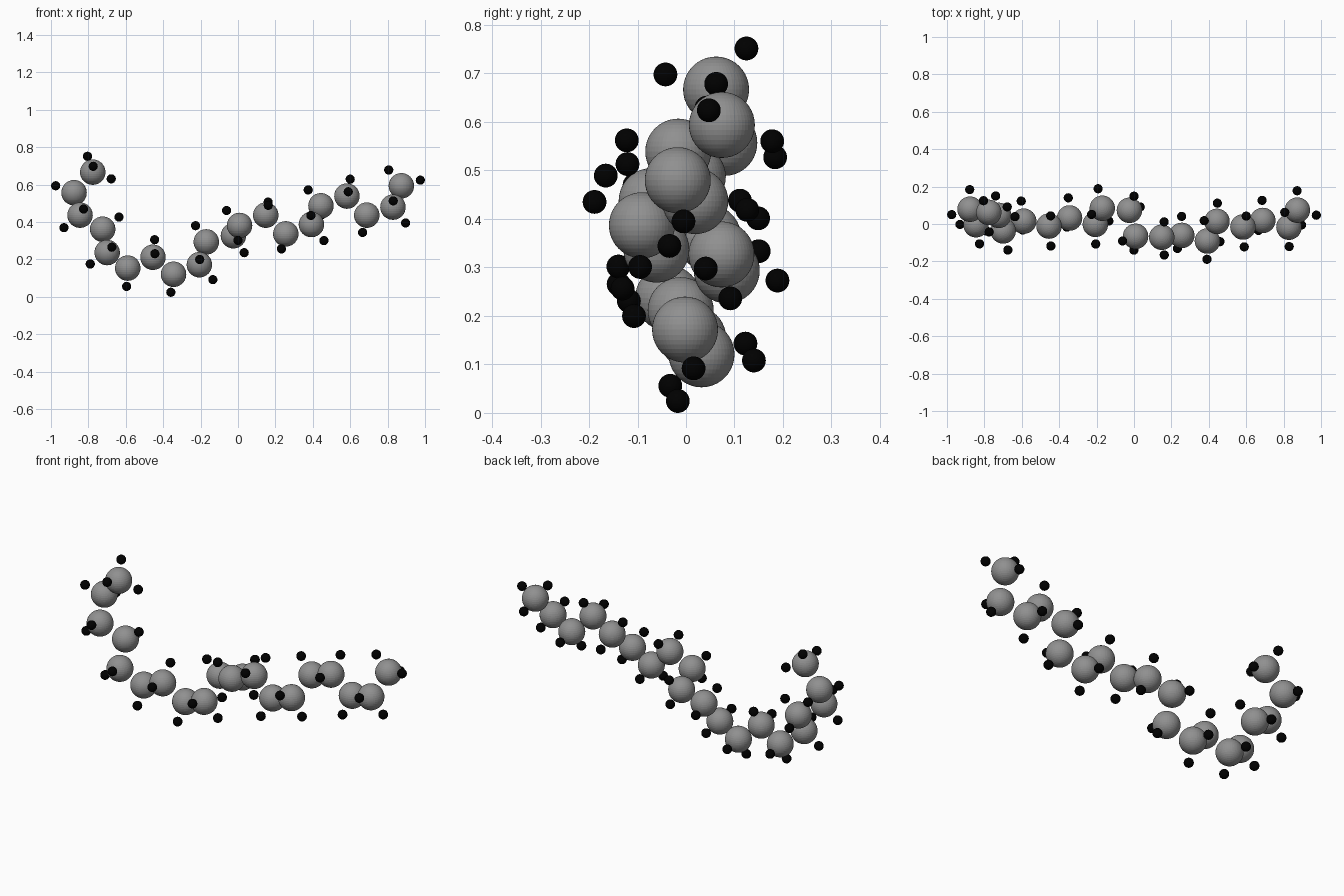
import bpy, bmesh
from mathutils import Vector, Matrix

if "Cube" in bpy.data.objects:
    bpy.data.objects.remove(bpy.data.objects["Cube"])

R_BIG, R_SMALL, REACH = 0.068, 0.0245, 0.109

# Centres of the large balls along the chain
chain = [Vector(p) for p in [
    (-.782, .066, .67), (-.882, .083, .56), (-.85, .0, .44), (-.729, .05, .365),
    (-.705, -.033, .24), (-.595, .019, .157), (-.46, -.007, .215), (-.35, .036, .124),
    (-.212, .002, .175), (-.175, .088, .297), (-.03, .077, .33), (.003, -.062, .385),
    (.143, -.067, .44), (.25, -.057, .34), (.387, -.087, .39), (.438, .018, .49),
    (.577, -.012, .542), (.683, .023, .44), (.823, -.013, .483), (.868, .078, .597)]]


def cap(end, mid, far):
    """Three small balls around a chain end, staggered against the next link."""
    axis = (end - mid).normalized()
    first = mid - far
    side = (first - axis * first.dot(axis)).normalized()
    return [end + REACH * (axis / 3 + 0.943 * (Matrix.Rotation(a, 3, axis) @ side))
            for a in (0, 2.0944, 4.18879)]


# Centres of the small balls: a pair on each inner link, three on each end
small = cap(*chain[:3]) + cap(*chain[:-4:-1])
for a, c, b in zip(chain, chain[1:], chain[2:]):
    out = (c - (a + b) / 2).normalized()
    n = (b - a).cross(out).normalized()
    small += [c + REACH * (0.577 * out + s * 0.816 * n) for s in (-1, 1)]

# Centre the model and stand it on the ground
allballs = [(p, R_BIG) for p in chain] + [(p, R_SMALL) for p in small]
lo = [min(p[i] - r for p, r in allballs) for i in range(3)]
hi = [max(p[i] + r for p, r in allballs) for i in range(3)]
shift = Vector((-(lo[0] + hi[0]) / 2, -(lo[1] + hi[1]) / 2, -lo[2]))


def balls(name, centres, radius, shade):
    """Link one flat-faced sphere mesh in the given grey at every centre."""
    mat = bpy.data.materials.new(name + "_colour")
    mat.diffuse_color = (shade, shade, shade, 1)
    mat.use_nodes = True
    mat.node_tree.nodes["Principled BSDF"].inputs["Base Color"].default_value = mat.diffuse_color
    me = bpy.data.meshes.new(name)
    bm = bmesh.new()
    bmesh.ops.create_uvsphere(bm, u_segments=48, v_segments=20, radius=radius)
    bm.to_mesh(me)
    bm.free()
    me.materials.append(mat)
    for i, c in enumerate(centres):
        ob = bpy.data.objects.new(f"{name}_{i + 1}", me)
        ob.location = c + shift
        bpy.context.collection.objects.link(ob)


balls("large_ball", chain, R_BIG, 0.28)
balls("small_ball", small, R_SMALL, 0.0)
